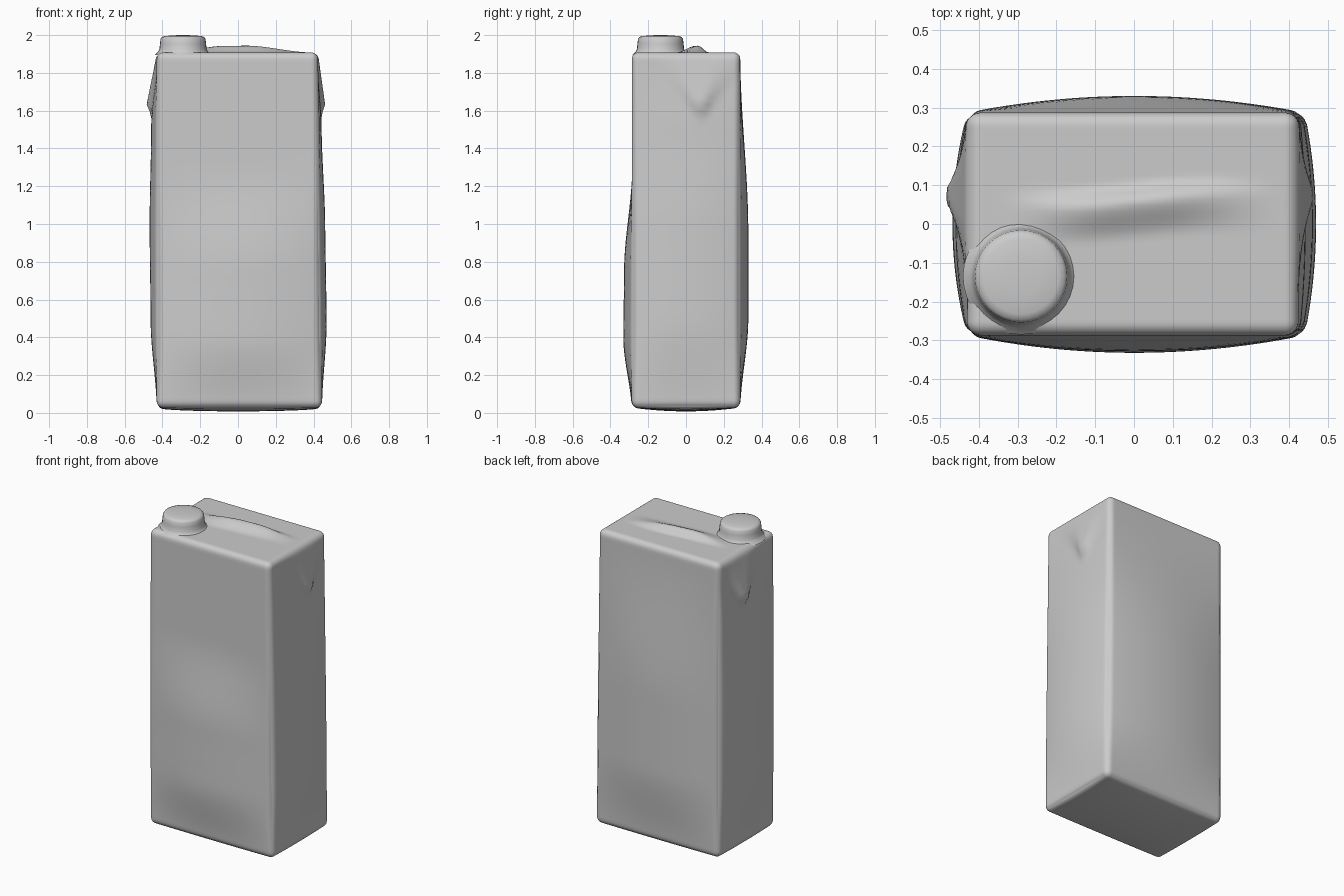
import bpy, bmesh, math
from mathutils import Vector

cube = bpy.data.objects.get("Cube")
if cube:
    bpy.data.objects.remove(cube, do_unlink=True)

grey = bpy.data.materials.new("plain_grey")
grey.use_nodes = True
colour = (0.6, 0.6, 0.6, 1)
grey.diffuse_color = colour
grey.node_tree.nodes["Principled BSDF"].inputs["Base Color"].default_value = colour


def add_object(name, bm, angle):
    bmesh.ops.recalc_face_normals(bm, faces=bm.faces)
    mesh = bpy.data.meshes.new(name)
    bm.to_mesh(mesh)
    bm.free()
    mesh.materials.append(grey)
    obj = bpy.data.objects.new(name, mesh)
    bpy.context.collection.objects.link(obj)
    bpy.ops.object.select_all(action="DESELECT")
    obj.select_set(True)
    bpy.context.view_layer.objects.active = obj
    bpy.ops.object.shade_smooth_by_angle(angle=math.radians(angle))
    return obj


def smooth(t):
    t = max(0.0, min(1.0, t))
    return t * t * (3 - 2 * t)


def along(table, z):
    """Smoothly interpolate (height, value) pairs."""
    for (z0, v0), (z1, v1) in zip(table, table[1:]):
        if z <= z1:
            return v0 + (v1 - v0) * smooth((z - z0) / (z1 - z0))
    return table[-1][1]


# Outward swelling at the middle of each wall, by height
FRONT = [(0, 0), (0.4, 0.045), (0.75, 0.041), (1.3, -0.002), (1.91, 0)]
BACK = [(0, 0), (0.5, 0.043), (0.95, 0.043), (1.91, 0)]
RIGHT = [(0, 0), (0.5, 0.033), (1.0, 0.038), (1.5, 0.03), (1.91, 0)]
LEFT = [(0, 0), (0.5, 0.03), (1.0, 0.028), (1.5, 0.015), (1.91, 0)]

HALF = Vector((0.43, 0.287, 0.94))
MID_Z, RADIUS, TOP = 0.968, 0.035, 1.908


def folded_ear(y, z):
    """Triangular folded flap narrowing down to a raised tip."""
    up = (z - 1.6) / 0.3
    if up < -0.1 or up > 1:
        return 0
    reach = 0.035 + 0.22 * max(up, 0)
    across = smooth(1.25 - abs(y - 0.075) / reach)
    return 0.035 * across * smooth((up + 0.1) / 0.2) * (1 - max(up, 0)) ** 0.8


def seam_height(x, y):
    """Top seam: gentle rise from the front, steep drop at the back."""
    length = smooth((x + 0.36) / 0.3) * smooth((0.4 - x) / 0.35)
    ridge = 0.06 + 0.015 * math.sin(7 * x)
    rise = smooth((y - ridge + 0.1) / 0.1) if y < ridge else smooth((ridge + 0.045 - y) / 0.045)
    return 0.036 * length * rise


# Carton body: rounded box with swollen walls, folded ears and top seam
bm = bmesh.new()
bmesh.ops.create_cube(bm, size=2)
bmesh.ops.subdivide_edges(bm, edges=bm.edges[:], cuts=55, use_grid_fill=True)
core = HALF - Vector((RADIUS,) * 3)
for v in bm.verts:
    u = Vector([math.sin(c * math.pi / 2) for c in v.co])
    p = Vector([a * b for a, b in zip(u, HALF)])
    inner = Vector([max(-c, min(c, a)) for a, c in zip(p, core)])
    off = p - inner
    if off.length > 0:
        p = inner + off.normalized() * RADIUS
    x, y, z = p.x, p.y, p.z + MID_Z
    wx, wy = 1 - u.x ** 2, 1 - u.y ** 2
    side_x, side_y = p.x / HALF.x, p.y / HALF.y
    if side_x > 0:
        x += side_x * (along(LEFT, z) * wy + 0.022 * (1 - z / TOP) - 0.007)
    else:
        x += side_x * along(RIGHT, z) * wy
    y += side_y * along(BACK if side_y > 0 else FRONT, z) * wx
    if abs(p.x) > core.x:
        ear = folded_ear(p.y, z) * (1.0 if p.x < 0 else 0.75)
        x += math.copysign(ear, p.x) * (abs(p.x) - core.x) / RADIUS
    if p.z > core.z:
        z += seam_height(p.x, p.y) * (p.z - core.z) / RADIUS
    if p.z < -core.z:
        z -= 0.02 * wy * wx ** 0.5
    v.co = (x, y, z)
add_object("carton_body", bm, 60)

# Screw cap: turned profile with a flared foot and slightly domed top
PROFILE = [(0.15, 1.895), (0.132, 1.912), (0.125, 1.925), (0.122, 1.955),
           (0.119, 1.98), (0.112, 1.99), (0.097, 1.995), (0.05, 1.999), (0, 2.0)]
bm = bmesh.new()
points = [bm.verts.new((r, 0, z)) for r, z in PROFILE]
edges = [bm.edges.new(pair) for pair in zip(points, points[1:])]
bmesh.ops.spin(bm, geom=points + edges, cent=(0, 0, 0), axis=(0, 0, 1),
               angle=2 * math.pi, steps=32)
bmesh.ops.remove_doubles(bm, verts=bm.verts, dist=0.0005)
bmesh.ops.translate(bm, verts=bm.verts, vec=(-0.291, -0.135, 0))
add_object("screw_cap", bm, 60)
